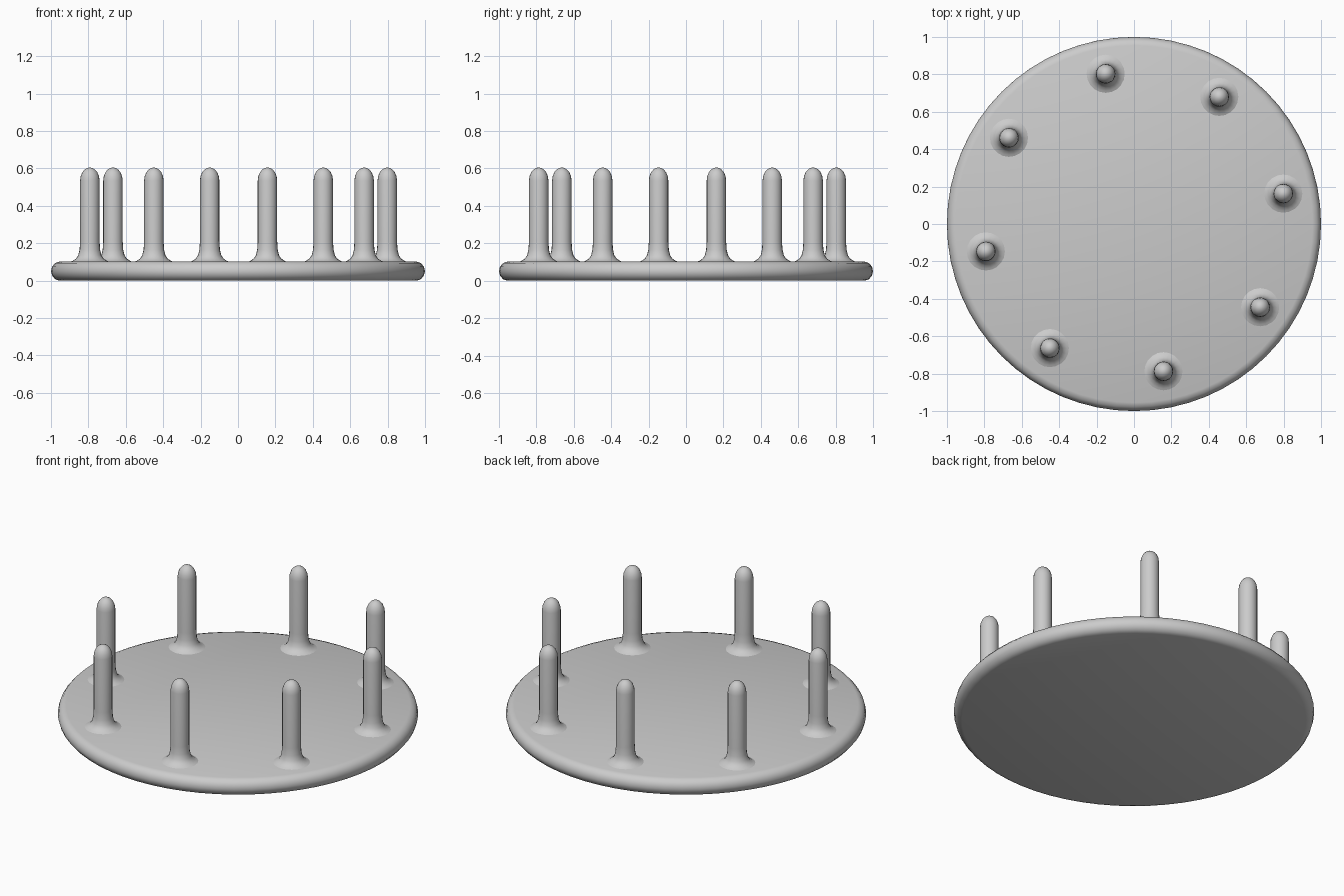
import bpy, bmesh, math

if "Cube" in bpy.data.objects:
    bpy.data.objects.remove(bpy.data.objects["Cube"])

grey = bpy.data.materials.new("plain grey")
grey.diffuse_color = (0.6, 0.6, 0.6, 1)
grey.use_nodes = True
grey.node_tree.nodes["Principled BSDF"].inputs["Base Color"].default_value = grey.diffuse_color


def lathe(name, profile, sides, location=(0, 0, 0)):
    """Spin a list of (radius, height) points around the z axis."""
    bm = bmesh.new()
    verts = [bm.verts.new((r, 0, z)) for r, z in profile]
    edges = [bm.edges.new(pair) for pair in zip(verts, verts[1:])]
    bmesh.ops.spin(bm, geom=verts + edges, cent=(0, 0, 0), axis=(0, 0, 1),
                   angle=math.tau, steps=sides)
    bmesh.ops.remove_doubles(bm, verts=bm.verts, dist=1e-4)
    bmesh.ops.recalc_face_normals(bm, faces=bm.faces)
    mesh = bpy.data.meshes.new(name)
    bm.to_mesh(mesh)
    bm.free()
    mesh.materials.append(grey)
    obj = bpy.data.objects.new(name, mesh)
    bpy.context.collection.objects.link(obj)
    obj.location = location
    bpy.context.view_layer.objects.active = obj
    obj.select_set(True)
    bpy.ops.object.shade_smooth_by_angle(angle=math.radians(40))
    obj.select_set(False)
    return obj


# Round base plate with a softened rim
lathe("base_plate", [(0, 0), (0.955, 0), (0.978, 0.008), (0.994, 0.028), (1, 0.05),
                     (0.994, 0.075), (0.978, 0.094), (0.955, 0.102), (0, 0.102)], 64)

# Peg: flared foot, straight shaft, rounded tip
TOP, R = 0.605, 0.052
foot = [(0.112, 0.098), (0.092, 0.106), (0.074, 0.118), (0.062, 0.136), (0.055, 0.165)]
shaft = [(R, 0.21), (R, 0.535)]
tip = [(R * math.cos(a), 0.535 + (TOP - 0.535) * math.sin(a))
       for a in (math.radians(d) for d in (20, 40, 58, 75))] + [(0, TOP)]

# Eight pegs in a ring
for i in range(8):
    a = math.radians(11 + 45 * i)
    lathe(f"peg_{i + 1}", foot + shaft + tip, 20,
          (0.003 + 0.81 * math.cos(a), 0.008 + 0.81 * math.sin(a), 0))
